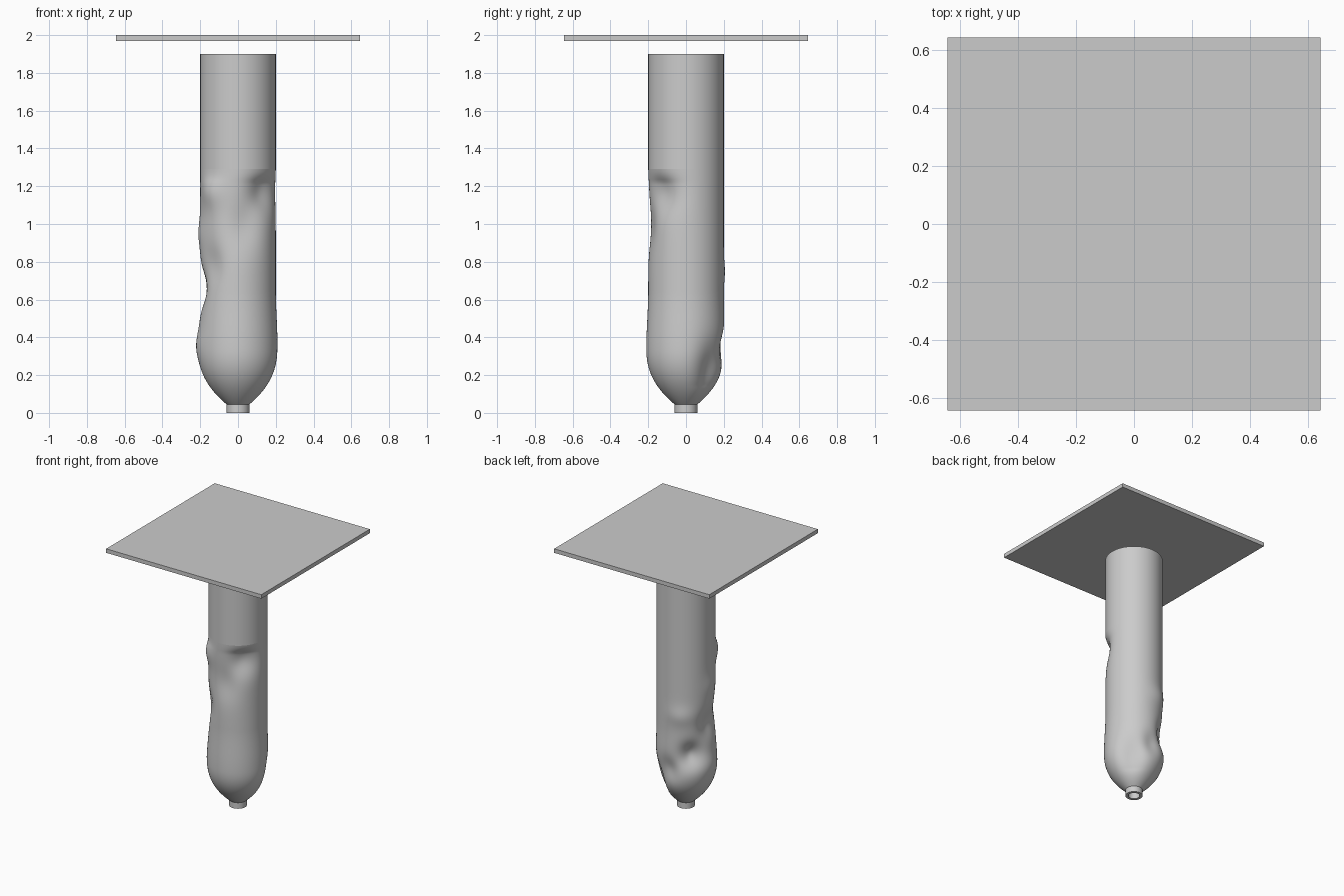
import bpy
import bmesh
import math

cube = bpy.data.objects.get("Cube")
if cube:
    bpy.data.objects.remove(cube, do_unlink=True)

grey = bpy.data.materials.new("plain grey")
grey.use_nodes = True
grey.diffuse_color = (0.6, 0.6, 0.6, 1)
grey.node_tree.nodes["Principled BSDF"].inputs["Base Color"].default_value = grey.diffuse_color

SIDES = 96
RADIUS = 0.2
NECK_TOP = 0.045
SHOULDER = 1.29
TOP = 1.9

# Dents and bulges: direction in degrees, height, spread in degrees,
# spread in height, change of radius
DENTS = [
    (315, 1.17, 30, 0.11, -0.042),
    (280, 1.0, 26, 0.13, -0.024),
    (225, 1.17, 20, 0.08, 0.02),
    (225, 0.78, 20, 0.1, -0.02),
    (180, 0.66, 28, 0.1, -0.04),
    (185, 0.95, 20, 0.08, 0.01),
    (180, 0.36, 28, 0.08, 0.012),
    (115, 0.75, 26, 0.07, 0.012),
    (135, 0.46, 24, 0.09, -0.055),
    (90, 0.34, 22, 0.09, -0.03),
    (45, 0.24, 28, 0.13, -0.04),
]


def finish(name, bm):
    bmesh.ops.recalc_face_normals(bm, faces=bm.faces)
    mesh = bpy.data.meshes.new(name)
    bm.to_mesh(mesh)
    bm.free()
    mesh.materials.append(grey)
    obj = bpy.data.objects.new(name, mesh)
    bpy.context.collection.objects.link(obj)
    bpy.ops.object.select_all(action="DESELECT")
    obj.select_set(True)
    bpy.context.view_layer.objects.active = obj
    bpy.ops.object.shade_smooth_by_angle(angle=math.radians(30))
    return obj


def body_radius(angle, z):
    """Rounded bottom, straight wall, and the dents pressed into it."""
    t = min(1, (z - NECK_TOP) / 0.3)
    r = 0.06 + 0.15 * (1 - (1 - t) ** 2.4)
    s = min(1, max(0, (z - 0.345) / 0.3))
    r -= 0.01 * s * s * (3 - 2 * s)
    fade = min(1, max(0, (SHOULDER - z) / 0.07)) * min(1, (z - NECK_TOP) / 0.1)
    for direction, height, spread, rise, amount in DENTS:
        turn = (angle - direction + 180) % 360 - 180
        r += fade * amount * math.exp(-(turn / spread) ** 2 - ((z - height) / rise) ** 2)
    return r


def lathe(name, heights, radius, cap=False):
    """Skin rings of vertices, with the radius given by a function."""
    bm = bmesh.new()
    rings = []
    for i, z in enumerate(heights):
        ring = []
        for k in range(SIDES):
            a = math.tau * k / SIDES
            r = radius(math.degrees(a), z, i)
            ring.append(bm.verts.new((r * math.cos(a), r * math.sin(a), z)))
        rings.append(ring)
    for low, high in zip(rings, rings[1:]):
        for k in range(SIDES):
            n = (k + 1) % SIDES
            bm.faces.new((low[k], low[n], high[n], high[k]))
    if cap:
        bm.faces.new(rings[-1])
    return finish(name, bm)


# Dented body, with rings closer together at the rounded bottom
steps = 110
heights = [NECK_TOP + (SHOULDER - NECK_TOP) * (i / steps) ** 1.2 for i in range(steps + 1)]
lathe("dented_body", heights, lambda a, z, i: body_radius(a, z))

# Straight upper cylinder
lathe("upper_cylinder", [SHOULDER, TOP], lambda a, z, i: RADIUS, cap=True)

# Hollow neck: outer wall, rim, inner wall and closed end
neck = [(0.06, NECK_TOP), (0.06, 0), (0.04, 0), (0.04, NECK_TOP)]
lathe("hollow_neck", [z for r, z in neck], lambda a, z, i: neck[i][0], cap=True)

# Square plate floating above the cylinder
bm = bmesh.new()
bmesh.ops.create_cube(bm, size=1)
bmesh.ops.scale(bm, vec=(1.29, 1.29, 0.03), verts=bm.verts)
bmesh.ops.translate(bm, vec=(0, 0, 1.985), verts=bm.verts)
finish("top_plate", bm)
